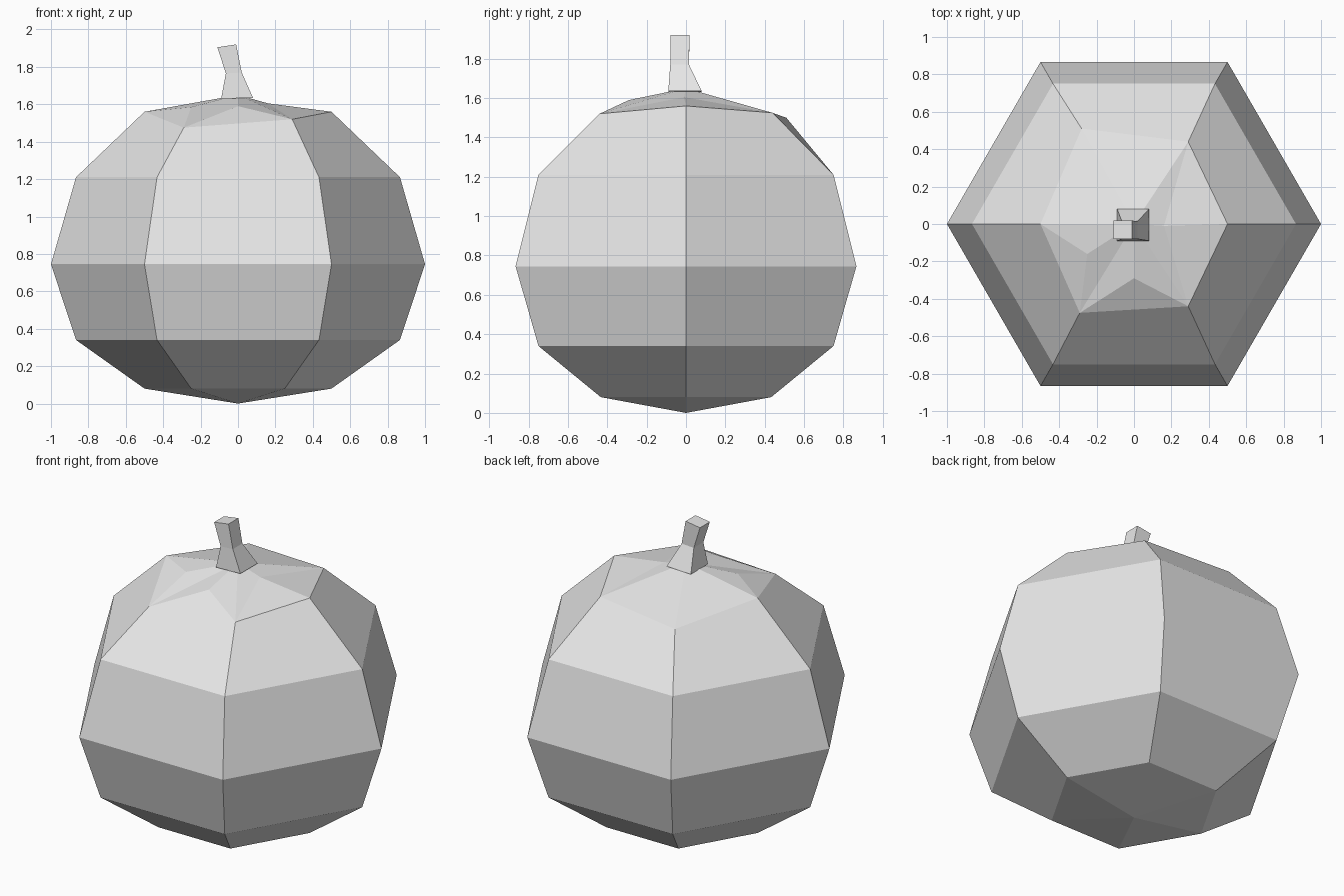
import bpy
import bmesh
from math import cos, sin, pi

cube = bpy.data.objects.get("Cube")
if cube:
    bpy.data.objects.remove(cube, do_unlink=True)

grey = bpy.data.materials.new("light_grey")
grey.use_nodes = True
grey.diffuse_color = (0.8, 0.8, 0.8, 1)
grey.node_tree.nodes["Principled BSDF"].inputs["Base Color"].default_value = (0.8, 0.8, 0.8, 1)


def make_object(name, bm):
    bmesh.ops.recalc_face_normals(bm, faces=bm.faces)
    mesh = bpy.data.meshes.new(name)
    bm.to_mesh(mesh)
    bm.free()
    mesh.materials.append(grey)
    obj = bpy.data.objects.new(name, mesh)
    bpy.context.collection.objects.link(obj)


def add_ring(bm, points):
    return [bm.verts.new(p) for p in points]


def bridge(bm, lower, upper):
    n = len(lower)
    for i in range(n):
        j = (i + 1) % n
        bm.faces.new((lower[i], lower[j], upper[j], upper[i]))


# Gourd body: six-sided rings closed by a pole underneath
bm = bmesh.new()
rings = []
for radius, z in ((0.5, 0.08), (0.866, 0.34), (1, 0.745), (0.866, 1.21)):
    rings.append(add_ring(bm, [(radius * cos(i * pi / 3), radius * sin(i * pi / 3), z)
                               for i in range(6)]))
# Uneven shoulder ring
rings.append(add_ring(bm, [(0.5, 0, 1.56), (0.29, 0.44, 1.525), (-0.28, 0.51, 1.5),
                           (-0.5, 0, 1.56), (-0.29, -0.475, 1.475), (0.29, -0.44, 1.52)]))
for lower, upper in zip(rings, rings[1:]):
    bridge(bm, lower, upper)
bottom = bm.verts.new((0, 0, 0))
for i in range(6):
    bm.faces.new((bottom, rings[0][(i + 1) % 6], rings[0][i]))

# Faceted crown: each dent spans a run of shoulder corners
apex = bm.verts.new((0, 0, 1.65))
shoulder = rings[-1]
dents = [((5, 0, 1), (0.16, -0.01, 1.605)),
         ((3, 4), (-0.25, -0.16, 1.585)),
         ((4, 5), (0, -0.29, 1.59))]
for corners, point in dents:
    dent = bm.verts.new(point)
    for a, b in zip(corners, corners[1:]):
        bm.faces.new((shoulder[a], shoulder[b], dent))
    bm.faces.new((apex, shoulder[corners[0]], dent))
    bm.faces.new((apex, dent, shoulder[corners[-1]]))
for a, b in ((1, 2), (2, 3)):
    bm.faces.new((apex, shoulder[a], shoulder[b]))
make_object("gourd_body", bm)

# Leaning square stem: x range, y range, height, rise towards +x
bm = bmesh.new()
sections = []
for x0, x1, y0, y1, z, rise in ((-0.09, 0.08, -0.09, 0.08, 1.63, 0.005),
                                (-0.065, 0.02, -0.08, 0.015, 1.765, 0.005),
                                (-0.11, -0.01, -0.08, 0.018, 1.905, 0.015)):
    sections.append(add_ring(bm, [(x0, y0, z), (x1, y0, z + rise),
                                  (x1, y1, z + rise), (x0, y1, z)]))
for lower, upper in zip(sections, sections[1:]):
    bridge(bm, lower, upper)
bm.faces.new(sections[0])
bm.faces.new(sections[-1])
make_object("stem", bm)
